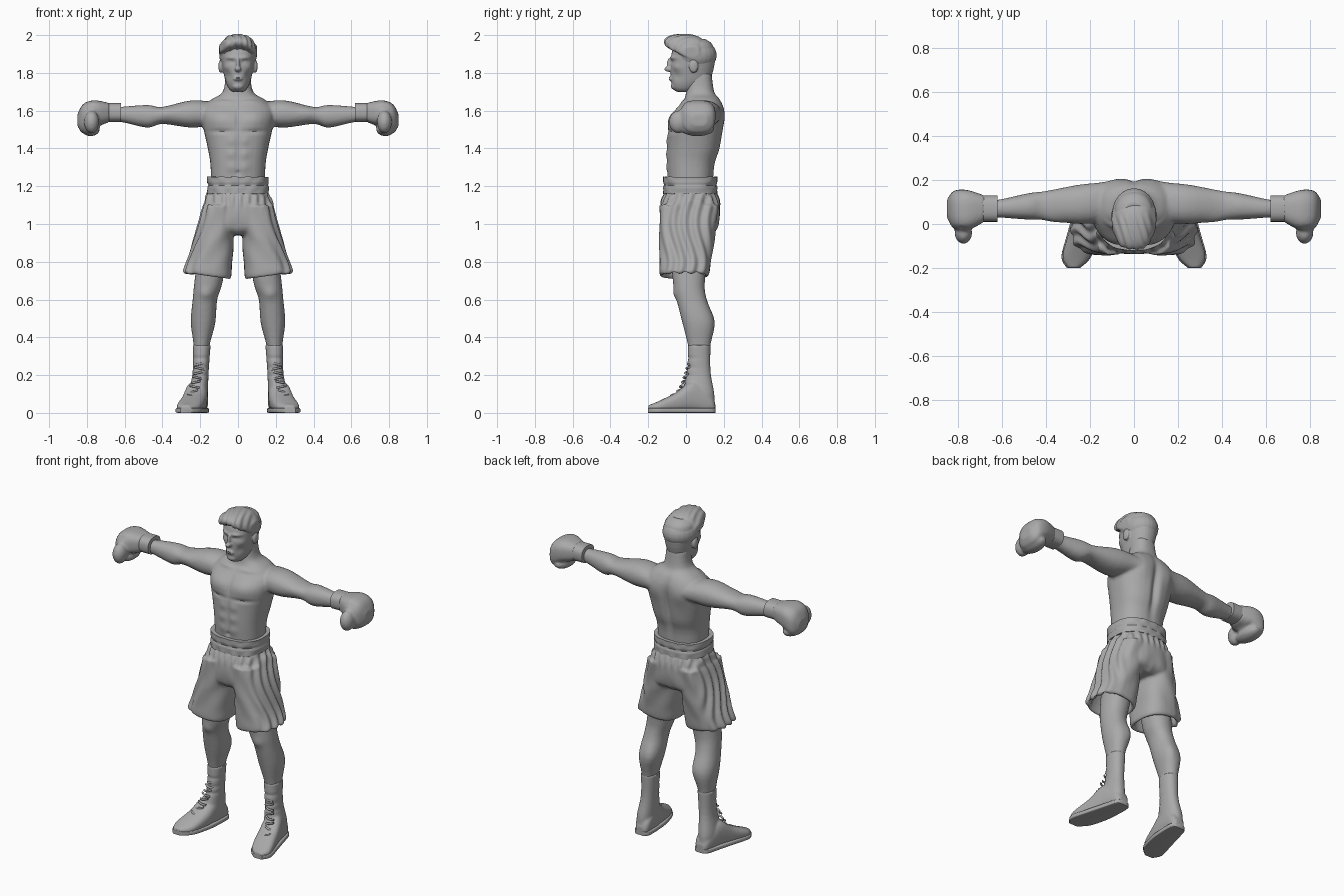
import bpy, bmesh, math

if "Cube" in bpy.data.objects:
    bpy.data.objects.remove(bpy.data.objects["Cube"])

grey = bpy.data.materials.new("plain grey")
grey.use_nodes = True
grey.diffuse_color = (.4, .4, .4, 1)
grey.node_tree.nodes["Principled BSDF"].inputs["Base Color"].default_value = grey.diffuse_color


def clamp(value):
    return max(0, min(1, value))


def core(z, half, front, back):
    """Level section centred on the body."""
    return dict(z=z, x=(-half, half), y=(front, back))


def blend(before, start, end, after, t):
    """Smooth step between two sections, guided by their neighbours."""
    lead, tail = (end - before) / 2, (after - start) / 2
    ease = t * t * (3 - 2 * t)
    return start + (end - start) * ease + lead * t * (1 - t) ** 2 - tail * t * t * (1 - t)


def loft(bm, sections, power=2.2, sides=32, steps=4, mirror=False):
    """Skin rounded sections; the axis with a single number is the direction of travel."""
    axis = next(name for name in "xyz" if not isinstance(sections[0][name], tuple))
    first, second = [name for name in "xyz" if name != axis]
    flat = [(s[axis], *s[first], *s[second]) for s in sections]
    padded = [flat[0], *flat, flat[-1]]
    rows = [[blend(*values, step / steps) for values in zip(*padded[i:i + 4])]
            for i in range(len(flat) - 1) for step in range(steps)]
    rows.append(flat[-1])
    for side in ((1, -1) if mirror else (1,)):
        rings = []
        for position, low_a, high_a, low_b, high_b in rows:
            ring = []
            for k in range(sides):
                angle = math.tau * k / sides
                c, s = math.cos(angle), math.sin(angle)
                c = math.copysign(abs(c) ** (2 / power), c)
                s = math.copysign(abs(s) ** (2 / power), s)
                point = {axis: position,
                         first: (low_a + high_a + (high_a - low_a) * c) / 2,
                         second: (low_b + high_b + (high_b - low_b) * s) / 2}
                ring.append(bm.verts.new((point["x"] * side, point["y"], point["z"])))
            rings.append(ring)
        faces = [bm.faces.new(rings[0]), bm.faces.new(rings[-1])]
        for lower, upper in zip(rings, rings[1:]):
            for k in range(sides):
                faces.append(bm.faces.new((lower[k - 1], lower[k], upper[k], upper[k - 1])))
        bmesh.ops.recalc_face_normals(bm, faces=faces)


def ball(bm, centre, radii, mirror=False):
    """Ellipsoid, lofted pole to pole."""
    (x, y, z), (wide, deep, tall) = centre, radii
    sections = []
    for k in range(15):
        angle = math.pi * (k + .2) / 14.4
        r = math.sin(angle)
        sections.append(dict(z=z - tall * math.cos(angle), x=(x - wide * r, x + wide * r), y=(y - deep * r, y + deep * r)))
    loft(bm, sections, power=2, sides=24, steps=1, mirror=mirror)


def bump(at, size, amount):
    """Soft swelling (or hollow) on both sides of the body."""
    def height(co):
        offset = (abs(co.x) - at[0], co.y - at[1], co.z - at[2])
        return amount * math.exp(-sum((d / r) ** 2 for d, r in zip(offset, size)))
    return height


def finish(name, bm, voxel=None, relief=()):
    """Make the object, fuse overlapping shapes into one skin if asked, and press in the reliefs."""
    mesh = bpy.data.meshes.new(name)
    bm.to_mesh(mesh)
    bm.free()
    obj = bpy.data.objects.new(name, mesh)
    bpy.context.collection.objects.link(obj)
    if voxel:
        fuse = obj.modifiers.new("fuse", "REMESH")
        fuse.mode, fuse.voxel_size = "VOXEL", voxel
        relax = obj.modifiers.new("relax", "SMOOTH")
        relax.factor, relax.iterations = .5, 3
        graph = bpy.context.evaluated_depsgraph_get()
        fused = bpy.data.meshes.new_from_object(obj.evaluated_get(graph))
        obj.modifiers.clear()
        obj.data = fused
        bpy.data.meshes.remove(mesh)
    if relief:
        moves = [v.normal * sum(height(v.co) for height in relief) for v in obj.data.vertices]
        for v, move in zip(obj.data.vertices, moves):
            v.co += move
    obj.data.materials.clear()
    obj.data.materials.append(grey)
    bpy.ops.object.select_all(action="DESELECT")
    bpy.context.view_layer.objects.active = obj
    obj.select_set(True)
    bpy.ops.object.shade_smooth_by_angle(angle=math.radians(50))
    return obj


# Torso and neck
body = bmesh.new()
loft(body, [
    core(z=1.1, half=.14, front=-.09, back=.14), core(z=1.3, half=.145, front=-.1, back=.15),
    core(z=1.4, half=.16, front=-.1, back=.18), core(z=1.54, half=.19, front=-.09, back=.2),
    core(z=1.61, half=.19, front=-.05, back=.2), core(z=1.66, half=.14, front=-.01, back=.18),
    core(z=1.7, half=.08, front=0, back=.15), core(z=1.8, half=.065, front=.01, back=.135)], power=2.4)
# Arms
loft(body, [
    dict(x=.1, y=(.02, .19), z=(1.53, 1.64)), dict(x=.24, y=(0, .18), z=(1.51, 1.655)),
    dict(x=.4, y=(.02, .15), z=(1.53, 1.62)), dict(x=.48, y=(.02, .14), z=(1.51, 1.63)),
    dict(x=.62, y=(.03, .11), z=(1.54, 1.62)), dict(x=.7, y=(.03, .11), z=(1.54, 1.61))], mirror=True)
# Legs
loft(body, [
    dict(z=.95, x=(.04, .2), y=(-.09, .13)), dict(z=.7, x=(.08, .23), y=(-.07, .1)),
    dict(z=.6, x=(.11, .24), y=(-.05, .11)), dict(z=.48, x=(.12, .25), y=(-.02, .15)),
    dict(z=.36, x=(.15, .235), y=(.01, .13)), dict(z=.28, x=(.16, .235), y=(.02, .12))], mirror=True)
pectoral = bump(at=(.09, -.09, 1.56), size=(.07, .1, .05), amount=.014)
pectoral_crease = bump(at=(.09, -.09, 1.49), size=(.07, .05, .01), amount=-.008)
breastbone = bump(at=(0, -.09, 1.55), size=(.01, .06, .06), amount=-.009)
belly_line = bump(at=(0, -.1, 1.38), size=(.01, .05, .09), amount=-.006)
navel = bump(at=(0, -.1, 1.27), size=(.01, .05, .01), amount=-.012)
collarbone = bump(at=(.08, -.02, 1.645), size=(.06, .05, .01), amount=.008)
spine = bump(at=(0, .2, 1.45), size=(.02, .07, .15), amount=-.024)
shoulder_blade = bump(at=(.09, .2, 1.56), size=(.05, .05, .06), amount=.01)
biceps = bump(at=(.37, .02, 1.59), size=(.05, .04, .03), amount=.007)
kneecap = bump(at=(.17, -.06, .63), size=(.03, .04, .03), amount=.009)
calf = bump(at=(.15, .14, .49), size=(.03, .05, .06), amount=.007)
abdominals = [bump(at=(.035, -.1, z), size=(.025, .05, .025), amount=.006) for z in (1.3, 1.37, 1.44)]
finish("body", body, voxel=.009, relief=[
    pectoral, pectoral_crease, breastbone, belly_line, navel, collarbone, spine,
    shoulder_blade, biceps, kneecap, calf, *abdominals])

# Head: skull, nose, bridge, lips, chin, eyes and ears
head = bmesh.new()
loft(head, [
    core(z=1.7, half=.03, front=-.05, back=.03), core(z=1.72, half=.05, front=-.07, back=.07),
    core(z=1.77, half=.07, front=-.08, back=.13), core(z=1.88, half=.09, front=-.08, back=.155),
    core(z=1.95, half=.085, front=-.06, back=.14), core(z=1.98, half=.05, front=-.03, back=.1)])
ball(head, centre=(0, -.09, 1.82), radii=(.017, .025, .015))
ball(head, centre=(0, -.083, 1.845), radii=(.011, .02, .035))
ball(head, centre=(0, -.08, 1.77), radii=(.025, .013, .012))
ball(head, centre=(0, -.06, 1.73), radii=(.03, .02, .02))
ball(head, centre=(.034, -.062, 1.857), radii=(.015, .014, .011), mirror=True)
ball(head, centre=(.092, .04, 1.835), radii=(.012, .025, .035), mirror=True)
mouth_line = bump(at=(0, -.09, 1.772), size=(.025, .02, .003), amount=-.005)
eye_socket = bump(at=(.036, -.085, 1.858), size=(.02, .04, .012), amount=-.007)
brow = bump(at=(.036, -.08, 1.88), size=(.03, .04, .01), amount=.008)
cheekbone = bump(at=(.06, -.05, 1.83), size=(.02, .04, .02), amount=.005)
cheek_hollow = bump(at=(.055, -.06, 1.785), size=(.02, .04, .025), amount=-.006)
finish("head", head, voxel=.005, relief=[mouth_line, eye_socket, brow, cheekbone, cheek_hollow])


# Hair: close cap and a swept quiff with combed strands
def strands(co):
    on_quiff = clamp((co.z - 1.89) * 20) * clamp((.06 - co.y) * 20)
    return .0025 * math.sin(co.x * 190 + co.y * 60) * on_quiff


hair = bmesh.new()
ball(hair, centre=(0, .045, 1.893), radii=(.1, .118, .09))
loft(hair, [
    dict(x=-.1, y=(-.03, .05), z=(1.9, 1.94)), dict(x=-.06, y=(-.1, .08), z=(1.91, 1.99)),
    dict(x=0, y=(-.115, .09), z=(1.925, 2.005)), dict(x=.06, y=(-.1, .09), z=(1.91, 1.99)),
    dict(x=.1, y=(-.02, .07), z=(1.88, 1.94))])
finish("hair", hair, voxel=.006, relief=[strands])

# Boxing gloves: fist, curled fingers and thumb
gloves = bmesh.new()
loft(gloves, [
    dict(x=.68, y=(.01, .13), z=(1.54, 1.64)), dict(x=.76, y=(-.03, .155), z=(1.51, 1.655)),
    dict(x=.82, y=(-.02, .15), z=(1.48, 1.635)), dict(x=.85, y=(.03, .11), z=(1.52, 1.58))], power=2.8, mirror=True)
ball(gloves, centre=(.78, .06, 1.505), radii=(.05, .09, .04), mirror=True)
ball(gloves, centre=(.775, -.04, 1.54), radii=(.04, .05, .06), mirror=True)
palm = bump(at=(.74, .05, 1.525), size=(.01, .08, .02), amount=-.008)
thumb_seam = bump(at=(.79, -.02, 1.64), size=(.05, .01, .03), amount=-.005)
finish("gloves", gloves, voxel=.008, relief=[palm, thumb_seam])

# Glove cuffs
cuffs = bmesh.new()
loft(cuffs, [dict(x=x, y=(.01, .13), z=(1.54, 1.64)) for x in (.62, .7)], power=2.6, mirror=True)
finish("glove_cuffs", cuffs)


# Shorts: hips and two flared legs, turned inward at the hem to stay hollow
def trouser(z, inset=0):
    drop = 1.1 - z
    return dict(z=z, x=(.01 + drop * .07 + inset, .18 + drop * .28 - inset),
                y=(inset - .14, .175 - drop * .14 - inset))


def folds(co):
    side = clamp((abs(co.x) - .12 - (1.1 - co.z) * .22) * 18)
    pleats = .007 * side * math.sin(co.y * 105 + 2.5 * math.sin(co.z * 14))
    gather = .005 * math.sin(co.x * 150) * math.exp(-((co.z - 1.13) / .035) ** 2)
    drape = .004 * math.sin(abs(co.x) * 45 + co.z * 30) * clamp(1 - abs(co.z - .92) * 6)
    return pleats + gather + drape * (1 - side)


shorts = bmesh.new()
loft(shorts, [
    core(z=1.17, half=.155, front=-.11, back=.16), core(z=1.1, half=.18, front=-.135, back=.18),
    core(z=.98, half=.19, front=-.13, back=.17), core(z=.94, half=.14, front=-.09, back=.13)], power=2.5)
loft(shorts, [trouser(z) for z in (1.1, 1, .9, .8, .72)]
     + [trouser(z, inset=.02) for z in (.72, .8, .92)], power=2.6, mirror=True)
for v in finish("shorts", shorts, voxel=.008, relief=[folds]).data.vertices:
    v.co.z += max(0, .85 - v.co.z) * (abs(v.co.x) - .06)


# Waistband in two stitched rows
def stitching(co):
    return .002 * math.sin(co.x * 90) * math.sin(co.z * 80) - .006 * math.exp(-((co.z - 1.207) / .006) ** 2)


waistband = bmesh.new()
loft(waistband, [core(z=z, half=.163, front=-.12, back=.165) for z in (1.16, 1.25)], power=2.5, sides=96, steps=16)
finish("waistband", waistband, relief=[stitching])

# Boots: shaft, foot and flat sole
boots, soles = bmesh.new(), bmesh.new()
loft(boots, [
    dict(z=.36, x=(.145, .24), y=(.01, .13)), dict(z=.22, x=(.155, .24), y=(.005, .13)),
    dict(z=.1, x=(.16, .26), y=(-.02, .15)), dict(z=.01, x=(.165, .255), y=(-.02, .15))], mirror=True)
foot = [
    dict(y=.155, x=(.18, .23), z=(0, .05)), dict(y=.13, x=(.16, .25), z=(0, .1)),
    dict(y=.04, x=(.16, .275), z=(0, .17)), dict(y=-.05, x=(.17, .3), z=(0, .11)),
    dict(y=-.15, x=(.2, .325), z=(0, .06)), dict(y=-.2, x=(.25, .3), z=(0, .04))]
loft(boots, foot, power=2.6, mirror=True)
loft(soles, [dict(s, z=(0, .026), x=(s["x"][0] - .005, s["x"][1] + .005)) for s in foot], power=7, mirror=True)
wrinkles = [bump(at=(.2, .01, z), size=(.06, .05, .01), amount=-.004) for z in (.2, .24, .29)]
finish("boots", boots, voxel=.007, relief=wrinkles)
finish("soles", soles)

# Crossed laces up the front of each boot
laces = bmesh.new()
for row in range(8):
    t = row / 7
    slant = .006 * (-1) ** row
    bar = []
    for u in (-1, 0, 1):
        y, z = .09 * math.sqrt(t) - .08 + .012 * u * u, .09 + .17 * t + slant * u
        bar.append(dict(x=.243 - .045 * t + .026 * u, y=(y - .006, y + .006), z=(z - .006, z + .006)))
    loft(laces, bar, sides=10, mirror=True)
finish("laces", laces)
